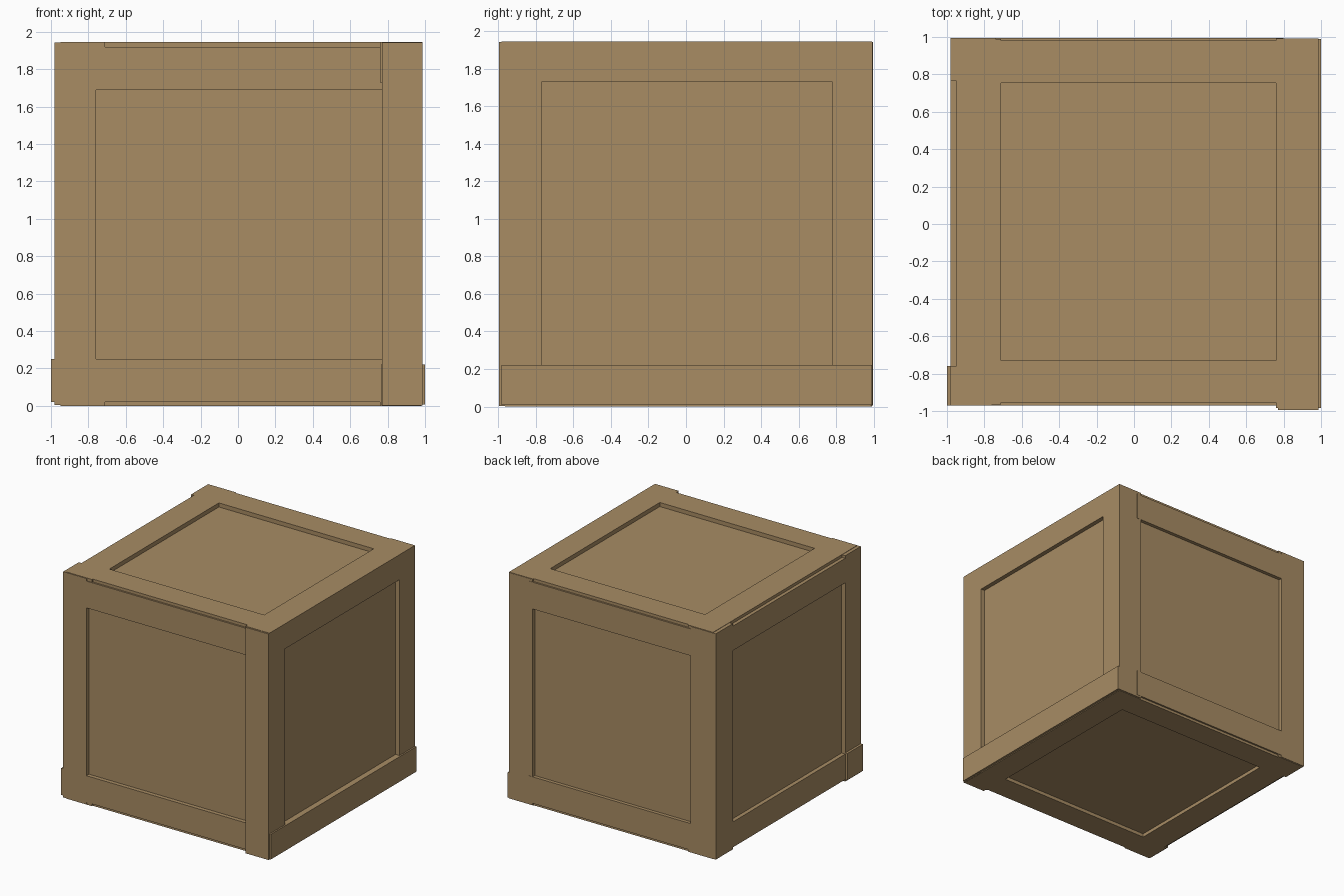
import bpy

wood = bpy.data.materials.new("wood_tan")
wood.diffuse_color = (0.392, 0.262, 0.127, 1)


def box(name, x0, x1, y0, y1, z0, z1):
    """Axis-aligned board given by its limits."""
    bpy.ops.mesh.primitive_cube_add(
        size=1, location=((x0 + x1) / 2, (y0 + y1) / 2, (z0 + z1) / 2))
    ob = bpy.context.object
    ob.name = name
    ob.scale = (x1 - x0, y1 - y0, z1 - z0)
    bpy.ops.object.transform_apply(location=False, rotation=False, scale=True)
    ob.data.materials.append(wood)
    return ob


# recessed panels
box("crate_panels", -0.945, 0.95, -0.935, 0.965, 0.03, 1.91)

# corner posts
box("front_left_post", -0.98, -0.76, -0.97, -0.76, 0.005, 1.942)
box("front_right_post", 0.77, 0.987, -0.995, -0.77, 0.003, 1.942)
box("back_left_post", -0.98, -0.74, 0.765, 0.995, 0.005, 1.942)
box("back_right_post", 0.76, 0.987, 0.78, 0.993, 0.005, 1.942)

# front and back rails
box("front_bottom_rail", -1.0, 0.80, -0.97, -0.76, 0.022, 0.25)
box("front_top_rail", -0.80, 0.80, -0.97, -0.76, 1.69, 1.92)
box("back_bottom_rail", -0.80, 0.80, 0.765, 0.995, 0.022, 0.25)
box("back_top_rail", -0.80, 0.80, 0.765, 0.995, 1.69, 1.92)

# left and right rails
box("left_bottom_rail", -0.98, -0.76, -0.80, 0.80, 0.022, 0.24)
box("left_top_rail", -0.98, -0.76, -0.80, 0.80, 1.71, 1.92)
box("right_bottom_rail", 0.765, 1.0, -0.983, 0.99, 0.007, 0.222)
box("right_top_rail", 0.76, 0.987, -0.983, 0.99, 1.73, 1.945)

# top and bottom frames
for side, z0, z1 in (("top", 1.75, 1.945), ("bottom", 0.0, 0.2)):
    box(side + "_frame_left", -0.95, -0.71, -0.965, 0.99, z0, z1)
    box(side + "_frame_right", 0.76, 0.98, -0.965, 0.985, z0, z1)
    box(side + "_frame_front", -0.75, 0.80, -0.955, -0.73, z0, z1)
    box(side + "_frame_back", -0.75, 0.80, 0.755, 0.98, z0, z1)
